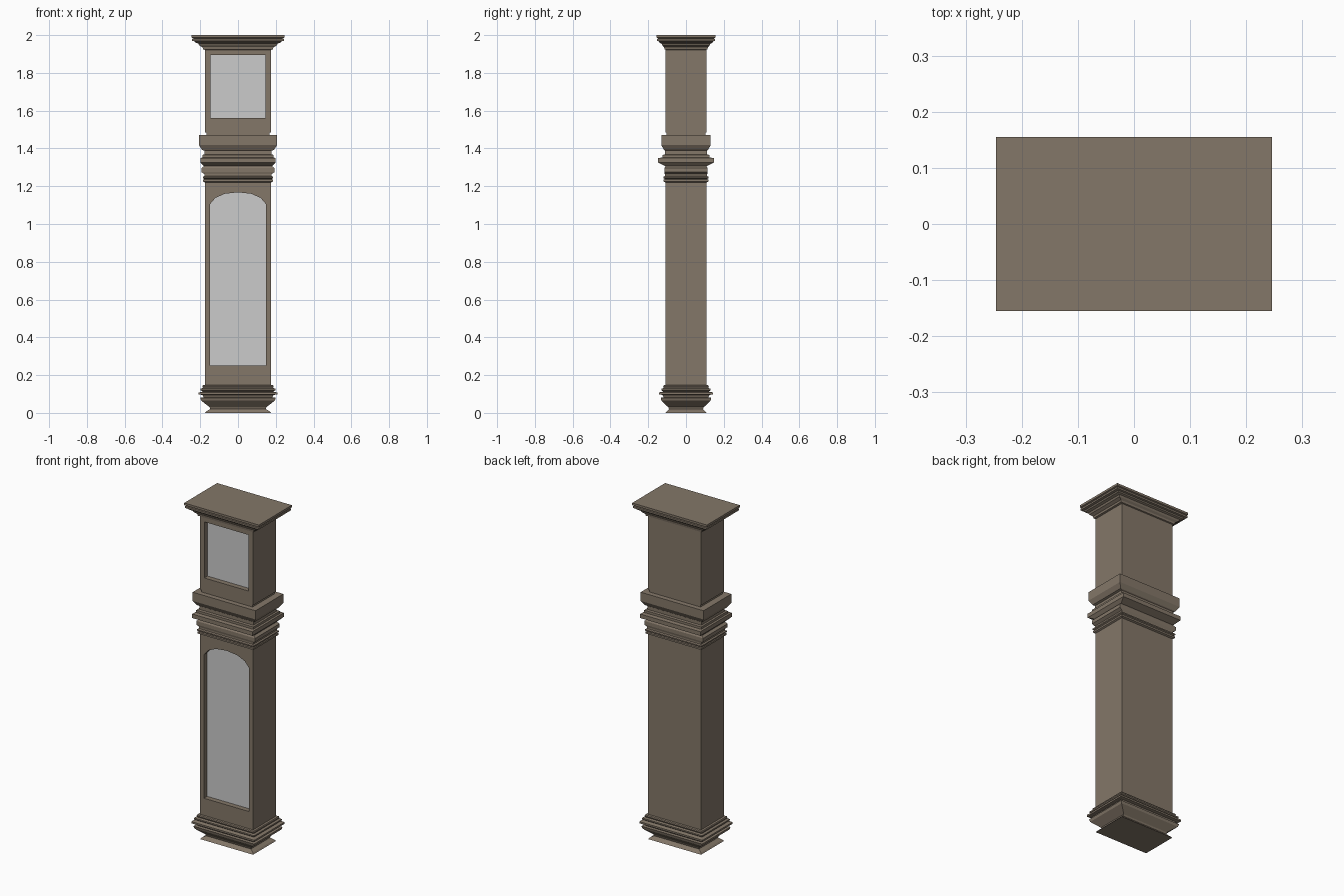
import bpy, bmesh, math

if "Cube" in bpy.data.objects:
    bpy.data.objects.remove(bpy.data.objects["Cube"])

wood = bpy.data.materials.new("wood")
wood.diffuse_color = (0.23, 0.185, 0.14, 1)
wood.use_nodes = True
wood.node_tree.nodes["Principled BSDF"].inputs["Base Color"].default_value = wood.diffuse_color
HX, HY = 0.175, 0.108          # half width and depth of the plain case
DEPTH = 0.03                   # recess of the front panels


def finish(name, bm, mat=None):
    me = bpy.data.meshes.new(name)
    bm.to_mesh(me)
    bm.free()
    ob = bpy.data.objects.new(name, me)
    bpy.context.collection.objects.link(ob)
    if mat:
        me.materials.append(mat)
    return ob


def stack(name, profile, bottom=False, top=False):
    """Loft rectangles given as (z, half width, half depth)."""
    bm = bmesh.new()
    rings = [[bm.verts.new((sx * hx, sy * hy, z))
              for sx, sy in ((-1, -1), (1, -1), (1, 1), (-1, 1))]
             for z, hx, hy in profile]
    for a, b in zip(rings, rings[1:]):
        for i in range(4):
            j = (i + 1) % 4
            bm.faces.new((a[i], a[j], b[j], b[i]))
    if bottom:
        bm.faces.new(rings[0][::-1])
    if top:
        bm.faces.new(rings[-1])
    return finish(name, bm, wood)


def panel(name, outline, y0, y1=None, mat=None):
    """Flat outline in xz, extruded towards the front when y1 is given."""
    bm = bmesh.new()
    f = bm.faces.new([bm.verts.new((x, y0, z)) for x, z in outline])
    if y1 is not None:
        ext = bmesh.ops.extrude_face_region(bm, geom=[f])
        verts = [v for v in ext["geom"] if isinstance(v, bmesh.types.BMVert)]
        bmesh.ops.translate(bm, verts=verts, vec=(0, y1 - y0, 0))
        bmesh.ops.recalc_face_normals(bm, faces=bm.faces[:])
    return finish(name, bm, mat)


def case_box(name, z0, z1, outline, glass_name):
    """Plain case section with a recessed front pane."""
    box = stack(name, [(z0, HX, HY), (z1, HX, HY)], True, True)
    cutter = panel(name + "_cutter", outline, -HY + DEPTH, -HY - 0.1)
    cutter.hide_render = True
    mod = box.modifiers.new("recess", 'BOOLEAN')
    mod.operation, mod.solver, mod.object = 'DIFFERENCE', 'EXACT', cutter
    bpy.context.view_layer.objects.active = box
    bpy.ops.object.modifier_apply(modifier=mod.name)
    bpy.data.objects.remove(cutter)
    # remove hidden caps and the recess floor, which the pane replaces
    bm = bmesh.new()
    bm.from_mesh(box.data)
    hidden = []
    for f in bm.faces:
        c = f.calc_center_median()
        cap = abs(f.normal.z) > 0.9 and min(abs(c.z - z0), abs(c.z - z1)) < 1e-4
        floor = f.normal.y < -0.9 and c.y > -HY + DEPTH - 1e-3
        if cap or floor:
            hidden.append(f)
    bmesh.ops.delete(bm, geom=hidden, context='FACES')
    bm.to_mesh(box.data)
    bm.free()
    panel(glass_name, outline, -HY + DEPTH)


# moulded base
stack("base_moulding", [
    (0, .175, .108), (.008, .168, .101), (.02, .148, .09), (.03, .15, .094),
    (.065, .195, .13), (.08, .2, .134), (.082, .182, .118), (.095, .188, .124),
    (.098, .208, .142), (.108, .208, .142), (.113, .186, .12),
    (.12, .198, .13), (.128, .198, .13), (.132, .186, .118),
    (.14, .189, .121), (.146, .186, .118), (.148, HX, HY)], bottom=True)

# trunk with arched pane
half = [(.148, 1.105), (.12, 1.138), (.07, 1.16)]
arch = ([(-.148, .25), (.148, .25)] + half + [(0, 1.168)]
        + [(-x, z) for x, z in reversed(half)])
case_box("trunk", .148, 1.22, arch, "trunk_pane")

# waist mouldings between trunk and hood
stack("waist_moulding", [
    (1.22, HX, HY), (1.225, .184, .118), (1.235, .184, .118),
    (1.238, .178, .112), (1.243, .186, .12), (1.25, .186, .12),
    (1.254, .178, .112), (1.264, .178, .112), (1.275, .194, .115),
    (1.296, .194, .115), (1.306, .18, .109), (1.325, .198, .148),
    (1.349, .198, .148), (1.352, .188, .125), (1.366, .188, .125),
    (1.368, .178, .11), (1.388, .178, .11), (1.392, .19, .116),
    (1.418, .207, .131), (1.47, .207, .131), (1.471, .168, .103),
    (1.485, .168, .103), (1.485, HX, HY)])

# hood with rectangular pane
dial = [(-.146, 1.562), (.146, 1.562), (.146, 1.896), (-.146, 1.896)]
case_box("hood", 1.485, 1.922, dial, "hood_pane")

# stepped cornice
stack("cornice", [
    (1.922, HX, HY), (1.925, .185, .114), (1.936, .188, .116),
    (1.945, .205, .125), (1.955, .21, .13), (1.96, .225, .14),
    (1.967, .23, .143), (1.97, .243, .153), (1.98, .243, .153),
    (1.983, .235, .147), (1.987, .246, .155), (2, .246, .155)], top=True)
